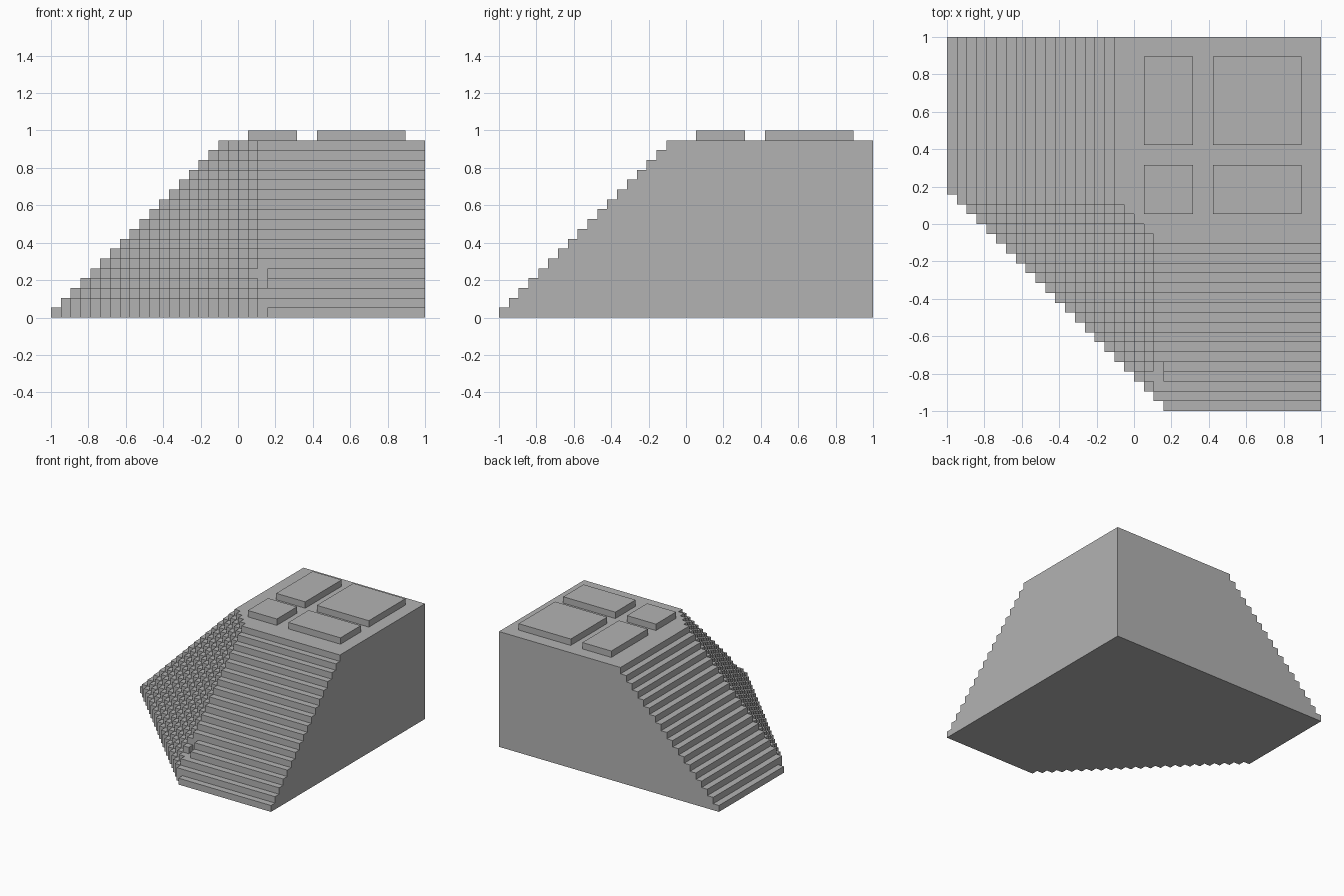
import bpy, bmesh

if "Cube" in bpy.data.objects:
    bpy.data.objects.remove(bpy.data.objects["Cube"])

N = 38            # grid cells along each side
U = 2 / N         # cell size, also step height
TOP = 18          # layers in the stepped body

grey = bpy.data.materials.new("stone_grey")
grey.use_nodes = True
colour = (0.45, 0.45, 0.45, 1)
grey.diffuse_color = colour
grey.node_tree.nodes["Principled BSDF"].inputs["Base Color"].default_value = colour


def height(i, j):
    """Filled layers in a column: two straight flights and a diagonal corner."""
    if not (0 <= i < N and 0 <= j < N) or i + j < 22:
        return 0
    if i == 21 and j in (3, 4):      # small notch beside the front flight
        return 3
    return min(i + 1, j + 1, i + j - 20, TOP)


def finish(name, bm):
    bmesh.ops.remove_doubles(bm, verts=bm.verts, dist=U / 100)
    bmesh.ops.dissolve_limit(bm, angle_limit=0.01, verts=bm.verts, edges=bm.edges)
    mesh = bpy.data.meshes.new(name)
    bm.to_mesh(mesh)
    bm.free()
    mesh.materials.append(grey)
    obj = bpy.data.objects.new(name, mesh)
    bpy.context.collection.objects.link(obj)


def quad(bm, *corners):
    bm.faces.new([bm.verts.new((x * U - 1, y * U - 1, z * U)) for x, y, z in corners])


# Stepped body: treads, underside and exposed risers
bm = bmesh.new()
for i in range(N):
    for j in range(N):
        h = height(i, j)
        if not h:
            continue
        a, b = i + 1, j + 1
        quad(bm, (i, j, h), (a, j, h), (a, b, h), (i, b, h))
        quad(bm, (i, b, 0), (a, b, 0), (a, j, 0), (i, j, 0))
        sides = [((0, -1), (i, j), (a, j)), ((1, 0), (a, j), (a, b)),
                 ((0, 1), (a, b), (i, b)), ((-1, 0), (i, b), (i, j))]
        for (dx, dy), p, q in sides:
            for k in range(height(i + dx, j + dy), h):
                quad(bm, (*p, k), (*q, k), (*q, k + 1), (*p, k + 1))
finish("stepped_body", bm)

# Four raised slabs on the flat top
spans = {"small": (20, 25), "large": (27, 36)}
for x_name, (x0, x1) in spans.items():
    for y_name, (y0, y1) in spans.items():
        bm = bmesh.new()
        bmesh.ops.create_cube(bm, size=1)
        for v in bm.verts:
            v.co = ((x1 if v.co.x > 0 else x0) * U - 1,
                    (y1 if v.co.y > 0 else y0) * U - 1,
                    (TOP + (v.co.z > 0)) * U)
        finish(f"top_slab_{x_name}_wide_{y_name}_deep", bm)
